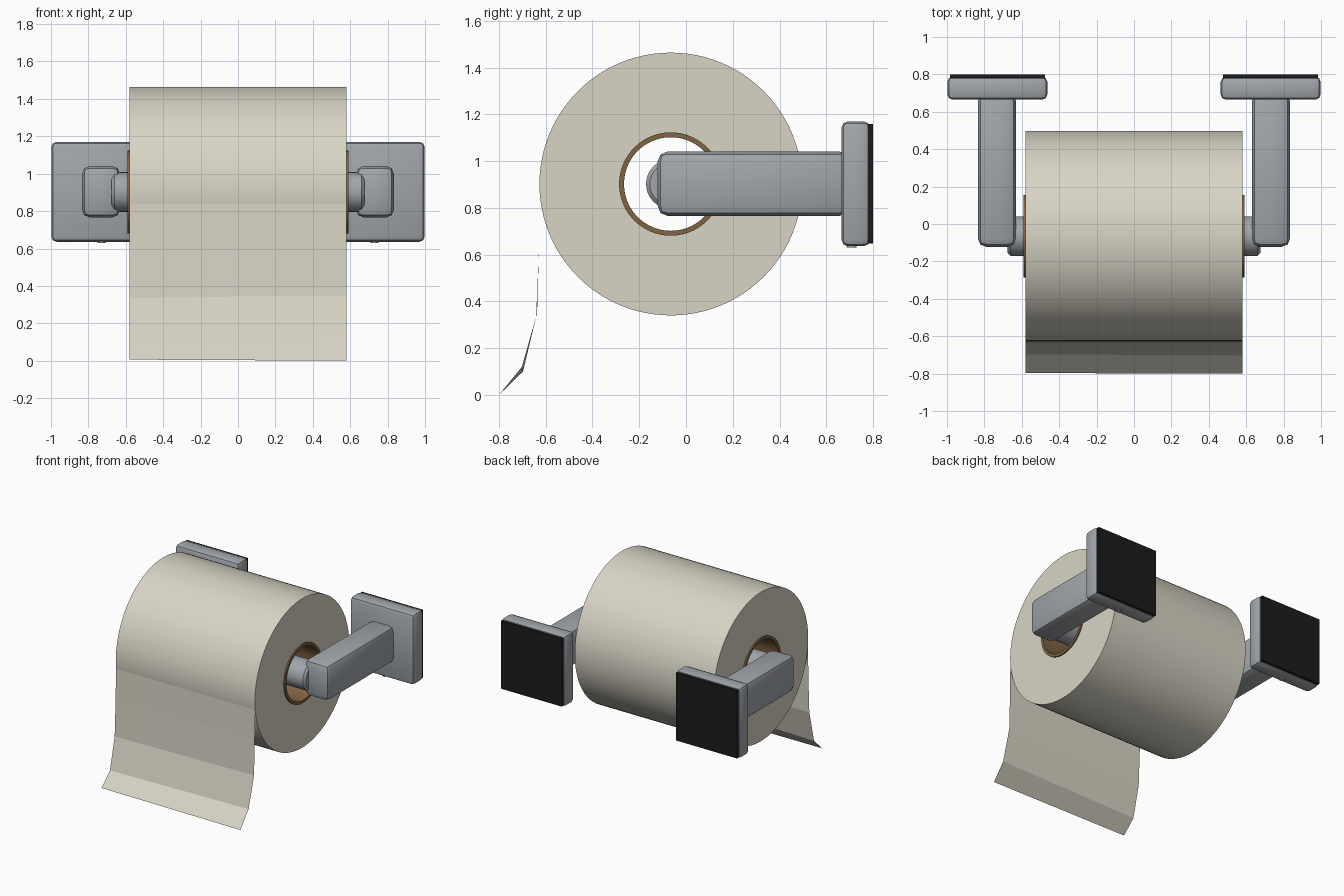
import bpy, bmesh, math
from mathutils import Matrix

if "Cube" in bpy.data.objects:
    bpy.data.objects.remove(bpy.data.objects["Cube"])

AXIS_Y, AXIS_Z = -0.065, 0.902   # centre line of the roll


def material(name, rgb):
    m = bpy.data.materials.new(name)
    m.diffuse_color = (*rgb, 1)
    m.use_nodes = True
    m.node_tree.nodes["Principled BSDF"].inputs["Base Color"].default_value = m.diffuse_color
    return m


paper = material("paper", (0.69, 0.66, 0.56))
metal = material("brushed metal", (0.36, 0.385, 0.41))
card = material("brown card", (0.22, 0.125, 0.055))
black = material("black rubber", (0.012, 0.012, 0.012))


def finish(name, bm, mat, smooth=True):
    bmesh.ops.recalc_face_normals(bm, faces=bm.faces)
    me = bpy.data.meshes.new(name)
    bm.to_mesh(me)
    bm.free()
    me.materials.append(mat)
    ob = bpy.data.objects.new(name, me)
    bpy.context.collection.objects.link(ob)
    if smooth:
        bpy.ops.object.select_all(action='DESELECT')
        ob.select_set(True)
        bpy.context.view_layer.objects.active = ob
        bpy.ops.object.shade_smooth_by_angle(angle=math.radians(35))
    return ob


def box(name, lo, hi, mat, bevel=0.0, segments=2):
    bm = bmesh.new()
    bmesh.ops.create_cube(bm, size=1)
    for v in bm.verts:
        v.co = [l + (c + 0.5) * (h - l) for c, l, h in zip(v.co, lo, hi)]
    if bevel:
        bmesh.ops.bevel(bm, geom=bm.edges[:], offset=bevel, segments=segments,
                        profile=0.5, affect='EDGES')
    return finish(name, bm, mat, bevel > 0)


def lathe(name, profile, mat, n=96, closed=True):
    """Spin (x, radius) points about the roll's centre line."""
    bm = bmesh.new()
    rings = [[bm.verts.new((x, AXIS_Y + r * math.cos(2 * math.pi * i / n),
                            AXIS_Z + r * math.sin(2 * math.pi * i / n)))
              for i in range(n)] for x, r in profile]
    pairs = list(zip(rings, rings[1:]))
    if closed:
        pairs.append((rings[-1], rings[0]))
    else:
        bm.faces.new(rings[0])
        bm.faces.new(rings[-1])
    for a, b in pairs:
        for i in range(n):
            j = (i + 1) % n
            bm.faces.new((a[i], a[j], b[j], b[i]))
    return finish(name, bm, mat)


# Paper roll and its card core
lathe("paper_roll", [(-0.58, 0.22), (-0.58, 0.562), (0.58, 0.562), (0.58, 0.22)], paper)
lathe("card_core", [(-0.59, 0.2), (-0.59, 0.221), (0.59, 0.221), (0.59, 0.2)], card)

# Spindle through the core, with softened ends
lathe("spindle", [(-0.675, 0.09), (-0.66, 0.106), (0.66, 0.106), (0.675, 0.09)],
      metal, 32, closed=False)

# Loose sheet: (y, z) at the left edge and at the right edge
left = [(-0.626, 0.84), (-0.629, 0.62), (-0.641, 0.335), (-0.697, 0.10), (-0.797, 0.006)]
right = [(-0.626, 0.84), (-0.629, 0.62), (-0.637, 0.35), (-0.702, 0.12), (-0.80, 0.0)]
bm = bmesh.new()
rows = [(bm.verts.new((-0.58, *a)), bm.verts.new((0.58, *b))) for a, b in zip(left, right)]
for (a, b), (c, d) in zip(rows, rows[1:]):
    bm.faces.new((a, b, d, c))
finish("loose_sheet", bm, paper, smooth=False)

# Wall brackets, one each side
for side, s in (("left", -1), ("right", 1)):
    def span(a, b):
        return sorted((s * a, s * b))
    x0, x1 = span(0.63, 0.835)
    box(side + "_arm", (x0, -0.122, 0.765), (x1, 0.70, 1.042), metal, 0.045)
    x0, x1 = span(0.463, 0.998)
    box(side + "_wall_plate", (x0, 0.665, 0.636), (x1, 0.787, 1.17), metal, 0.028)
    x0, x1 = span(0.475, 0.985)
    box(side + "_backing", (x0, 0.775, 0.648), (x1, 0.80, 1.158), black)
    # Set screw under the plate
    bm = bmesh.new()
    bmesh.ops.create_cone(bm, cap_ends=True, segments=16, radius1=0.022, radius2=0.022,
                          depth=0.03, matrix=Matrix.Translation((s * 0.73, 0.708, 0.645)))
    finish(side + "_set_screw", bm, metal)
